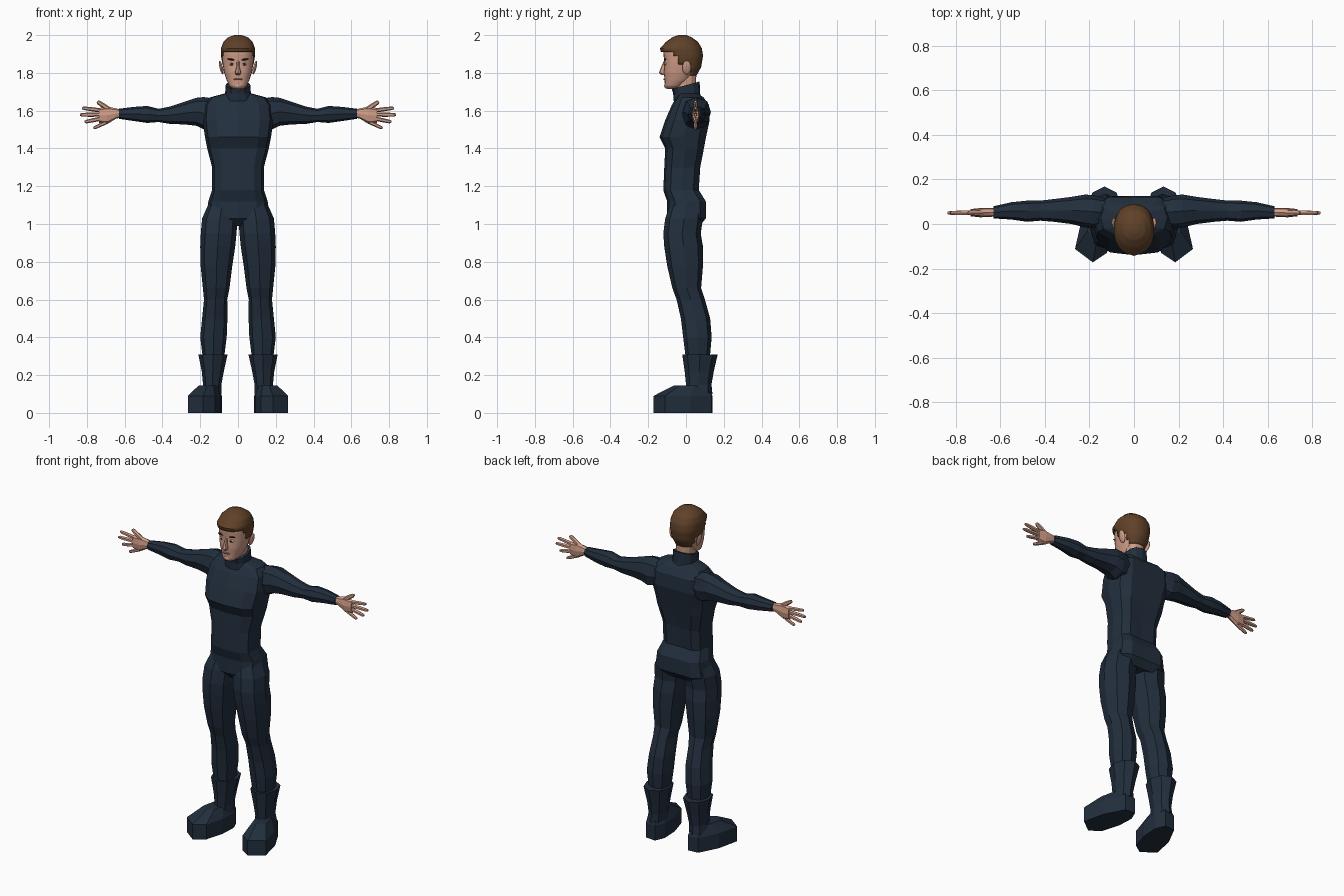
import bpy, bmesh
from math import sin, cos, pi, copysign
from mathutils import Vector, Matrix

cube = bpy.data.objects.get("Cube")
if cube:
    bpy.data.objects.remove(cube, do_unlink=True)


def material(name, rgb):
    mat = bpy.data.materials.new(name)
    mat.use_nodes = True
    color = (*rgb, 1)
    mat.diffuse_color = color
    mat.node_tree.nodes["Principled BSDF"].inputs["Base Color"].default_value = color
    return mat


SUIT = material("dark navy cloth", (.016, .028, .047))
SKIN = material("skin", (.62, .33, .24))
HAIR = material("brown hair", (.115, .053, .022))
DARK = material("dark brown", (.03, .016, .01))
WHITE = material("eye white", (.7, .68, .65))
LIPS = material("lips", (.42, .17, .13))


def finish(name, bm, mat, mirror=False, smooth=False):
    """Turn a bmesh into a named object, optionally mirrored across x."""
    bmesh.ops.recalc_face_normals(bm, faces=bm.faces)
    mesh = bpy.data.meshes.new(name)
    bm.to_mesh(mesh)
    bm.free()
    mesh.materials.append(mat)
    obj = bpy.data.objects.new(name, mesh)
    bpy.context.collection.objects.link(obj)
    if mirror:
        mod = obj.modifiers.new("mirror", "MIRROR")
        mod.use_mirror_merge = False
    if smooth:
        bpy.ops.object.select_all(action="DESELECT")
        obj.select_set(True)
        bpy.context.view_layer.objects.active = obj
        bpy.ops.object.shade_smooth_by_angle(angle=pi / 4)
    return obj


def skin_rings(rings):
    """Bridge equal-length point loops and cap both ends."""
    bm = bmesh.new()
    loops = [[bm.verts.new(p) for p in ring] for ring in rings]
    n = len(loops[0])
    for low, high in zip(loops, loops[1:]):
        for i in range(n):
            j = (i + 1) % n
            bm.faces.new((low[i], low[j], high[j], high[i]))
    bm.faces.new(loops[0])
    bm.faces.new(loops[-1])
    return bm


def oval(a0, a1, b0, b1, n, power):
    """Squared-off oval filling the rectangle a0..a1, b0..b1."""
    def squash(v):
        return copysign(abs(v) ** power, v) if abs(v) > 1e-6 else 0
    for i in range(n):
        t = 2 * pi * i / n
        yield ((a0 + a1) / 2 + (a1 - a0) / 2 * squash(cos(t)),
               (b0 + b1) / 2 + (b1 - b0) / 2 * squash(sin(t)))


def upright(stations, n=8, power=.85):
    """Stations are (z, x0, x1, y0, y1)."""
    return skin_rings([[(x, y, z) for x, y in oval(*box, n, power)] for z, *box in stations])


def sideways(stations, n=8, power=.85):
    """Stations are (x, y0, y1, z0, z1)."""
    return skin_rings([[(x, y, z) for y, z in oval(*box, n, power)] for x, *box in stations])


def centred(stations):
    """Expand (z, half width, front, back) to full stations."""
    return [(z, -w, w, f, b) for z, w, f, b in stations]


def denser(stations, steps=4):
    out = []
    for a, b in zip(stations, stations[1:]):
        for k in range(steps):
            out.append(tuple(p + (q - p) * k / steps for p, q in zip(a, b)))
    return out + [stations[-1]]


def blob(name, place, size, mat, mirror=True, tilt=0, axis="Y"):
    bm = bmesh.new()
    turn = Matrix.Translation(place) @ Matrix.Rotation(tilt, 4, axis) @ Matrix.Diagonal((*size, 1))
    bmesh.ops.create_uvsphere(bm, u_segments=12, v_segments=8, radius=1, matrix=turn)
    return finish(name, bm, mat, mirror, True)


# Torso, with a shallow groove down the spine
torso = upright(centred([
    (.99, .11, -.06, .08), (1.03, .17, -.1, .115), (1.12, .157, -.1, .115),
    (1.18, .137, -.12, .077), (1.3, .137, -.115, .085), (1.4, .163, -.11, .105),
    (1.46, .175, -.14, .118), (1.55, .187, -.11, .137), (1.63, .18, -.075, .132),
    (1.67, .15, -.05, .1), (1.69, .075, -.04, .07)]), 12, .7)
for v in torso.verts:
    if abs(v.co.x) < .001 and v.co.y > 0:
        v.co.y -= .012
finish("torso", torso, SUIT)

# Collar, higher at the nape
collar = upright(centred([(1.65, .08, -.065, .085), (1.69, .068, -.068, .075),
                          (1.735, .066, -.075, .072)]), 12)
for v in collar.verts:
    if v.co.z > 1.7:
        v.co.z += v.co.y * .27
finish("collar", collar, SUIT)
finish("neck", upright(centred([(1.66, .05, -.05, .05), (1.8, .052, -.055, .055)]), 12), SKIN)

# Arms
finish("arms", sideways([
    (.1, .0, .11, 1.52, 1.66), (.18, -.02, .13, 1.5, 1.672), (.22, -.015, .132, 1.52, 1.668),
    (.28, .0, .122, 1.527, 1.648), (.36, .01, .112, 1.53, 1.622), (.42, .015, .105, 1.54, 1.61),
    (.48, .01, .105, 1.535, 1.625), (.55, .02, .098, 1.545, 1.62),
    (.63, .025, .08, 1.557, 1.61)]), SUIT, True)

# Hands: a flat palm with fanned fingers
finish("palms", sideways([
    (.61, .035, .07, 1.565, 1.602), (.645, .032, .072, 1.558, 1.612),
    (.69, .03, .072, 1.53, 1.622), (.735, .035, .067, 1.535, 1.614)]), SKIN, True)


def finger(name, start, end, width):
    start, end = [Vector((x, .05, z)) for x, z in (start, end)]
    along = (end - start).normalized()
    side = Vector((along.z, 0, -along.x))
    rings = []
    for t, scale in ((0, 1), (.5, 1), (.9, .85), (1, .55)):
        middle = start.lerp(end, t)
        rings.append([middle + side * a + Vector((0, b, 0))
                      for a, b in oval(-width * scale, width * scale,
                                       -width * scale, width * scale, 6, .9)])
    finish(name, skin_rings(rings), SKIN, True)


finger("index_fingers", (.715, 1.6), (.825, 1.614), .011)
finger("middle_fingers", (.72, 1.58), (.837, 1.578), .0115)
finger("ring_fingers", (.715, 1.56), (.812, 1.54), .011)
finger("little_fingers", (.69, 1.542), (.765, 1.507), .01)
finger("thumbs", (.665, 1.595), (.745, 1.648), .013)

# Legs
finish("legs", upright([
    (1.12, .01, .15, -.08, .08), (1.03, .002, .19, -.11, .09), (.95, .008, .197, -.12, .078),
    (.88, .015, .2, -.115, .09), (.78, .03, .198, -.1, .09), (.66, .045, .186, -.072, .08),
    (.6, .057, .18, -.05, .1), (.5, .056, .19, -.027, .128), (.4, .06, .2, -.015, .136),
    (.28, .075, .185, .0, .125)]), SUIT, True)

# Boots: flared shaft above a foot turned outward
finish("boot_shafts", upright([
    (.1, .088, .195, -.01, .14), (.15, .088, .185, .0, .135), (.22, .075, .192, -.007, .147),
    (.31, .055, .21, -.02, .168)], 8, 1), SUIT, True)
sole = [(.122, -.13), (.185, -.172), (.265, -.112), (.235, .02),
        (.175, .135), (.11, .14), (.085, .08), (.09, -.02)]
ankle = Vector((.14, .07))
instep = [ankle + (Vector(p) - ankle) * .55 for p in sole]
finish("feet", skin_rings([[(x, y, 0) for x, y in sole], [(x, y, .09) for x, y in sole],
                           [(x, y, .145) for x, y in instep]]), SUIT, True)

# Head
finish("head", upright(denser(centred([
    (1.715, .026, -.1, -.05), (1.73, .045, -.112, -.02), (1.76, .06, -.113, .02),
    (1.8, .073, -.117, .045), (1.85, .082, -.115, .06), (1.91, .084, -.12, .07),
    (1.96, .06, -.09, .04)])), 24), SKIN, smooth=True)

# Hair: a cap trimmed along the hairline
hair = upright(denser(centred([
    (1.785, .066, -.1, .055), (1.83, .08, -.115, .08), (1.89, .09, -.128, .09),
    (1.93, .09, -.138, .084), (1.965, .077, -.105, .063), (1.99, .05, -.07, .028),
    (2, .02, -.04, .0)])), 32, .9)


def below_hairline(face):
    x, y, z = face.calc_center_median()
    if y < -.06:
        return z < 1.912
    if y < -.035:
        return z < 1.885
    if y < .025:
        return z < 1.84
    return z < 1.79


bmesh.ops.delete(hair, geom=[f for f in hair.faces if below_hairline(f)], context="FACES")
cap = finish("hair", hair, HAIR, smooth=True)
shell = cap.modifiers.new("thickness", "SOLIDIFY")
shell.thickness = .012

# Face details
finish("nose", upright(centred([(1.788, .01, -.128, -.1), (1.8, .017, -.144, -.1),
                                (1.83, .009, -.132, -.1), (1.865, .008, -.117, -.1)])),
       SKIN, smooth=True)
blob("eyes", (.034, -.109, 1.846), (.015, .006, .007), WHITE, tilt=-.1)
blob("irises", (.033, -.114, 1.846), (.006, .003, .006), DARK)
blob("eyebrows", (.036, -.111, 1.871), (.021, .007, .005), DARK, tilt=-.15)
blob("mouth", (0, -.114, 1.766), (.024, .006, .005), LIPS, mirror=False)
blob("chin", (0, -.1, 1.732), (.024, .016, .016), SKIN, mirror=False)
blob("ears", (.089, .004, 1.828), (.009, .023, .038), SKIN, tilt=.25)
